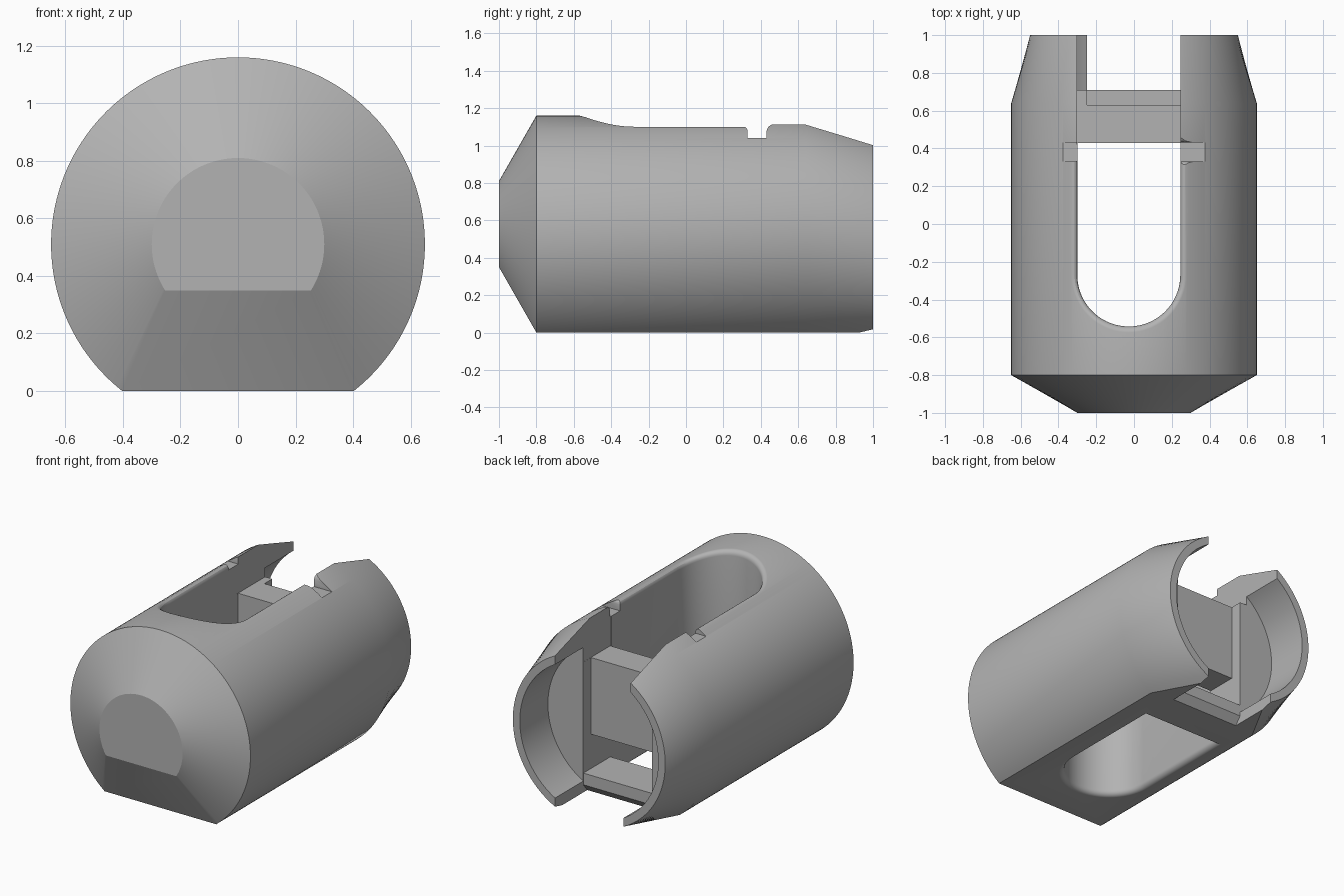
import bpy
import bmesh
from math import sin, cos, acos, pi, sqrt

cube = bpy.data.objects.get("Cube")
if cube:
    bpy.data.objects.remove(cube, do_unlink=True)

AXIS_Z = 0.51      # height of the barrel axis
RADIUS = 0.65
LEFT, RIGHT = 0.245, -0.30   # slot walls
FILLET = 0.035

grey = bpy.data.materials.new("plain_grey")
grey.use_nodes = True
grey.diffuse_color = (0.45, 0.45, 0.45, 1)
grey.node_tree.nodes["Principled BSDF"].inputs["Base Color"].default_value = (0.45, 0.45, 0.45, 1)


def loft(name, rings):
    """Skin equal-length rings of points and cap both ends."""
    bm = bmesh.new()
    loops = [[bm.verts.new(p) for p in ring] for ring in rings]
    n = len(loops[0])
    for a, b in zip(loops, loops[1:]):
        for i in range(n):
            j = (i + 1) % n
            bm.faces.new((a[i], a[j], b[j], b[i]))
    bm.faces.new(loops[0])
    bm.faces.new(loops[-1])
    bmesh.ops.recalc_face_normals(bm, faces=bm.faces)
    mesh = bpy.data.meshes.new(name)
    bm.to_mesh(mesh)
    bm.free()
    mesh.materials.append(grey)
    obj = bpy.data.objects.new(name, mesh)
    bpy.context.collection.objects.link(obj)
    return obj


def prism(name, profile, x0, x1):
    """Extrude a (y, z) profile along x."""
    return loft(name, [[(x, y, z) for y, z in profile] for x in (x0, x1)])


def d_section(y, r, flat, n=160):
    """Circle cut off by a flat underside."""
    half = pi - acos((AXIS_Z - flat) / r)
    angles = [half * (2 * i / n - 1) for i in range(n + 1)]
    return [(r * sin(a), y, AXIS_Z + r * cos(a)) for a in angles]


def slot_outline(offset, height, n=48):
    """Round-ended slot outline; height is a function of x."""
    cx, r = (LEFT + RIGHT) / 2, (LEFT - RIGHT) / 2 + offset
    pts = [(cx - r, 0.43)]
    pts += [(cx - r * cos(pi * i / n), -0.27 - r * sin(pi * i / n)) for i in range(n + 1)]
    pts += [(cx + r, 0.43)]
    return [(x, y, height(x)) for x, y in pts]


def volume(mesh):
    bm = bmesh.new()
    bm.from_mesh(mesh)
    result = abs(bm.calc_volume())
    bm.free()
    return result


def cut(obj, cutter):
    """Subtract the cutter, keeping the first solver result that is sound."""
    cutter.hide_render = True
    before = volume(obj.data)
    for solver in ("MANIFOLD", "EXACT", "FLOAT"):
        mod = obj.modifiers.new("cut", "BOOLEAN")
        mod.operation = "DIFFERENCE"
        mod.solver = solver
        mod.object = cutter
        bpy.context.view_layer.update()
        depsgraph = bpy.context.evaluated_depsgraph_get()
        mesh = bpy.data.meshes.new_from_object(obj.evaluated_get(depsgraph))
        obj.modifiers.remove(mod)
        if 0.5 * before < volume(mesh) < 0.9999 * before:
            obj.data = mesh
            break
    bpy.data.objects.remove(cutter, do_unlink=True)


# Barrel with a chamfered nose and tapered tail
body = loft("slotted_barrel", [
    d_section(-1.0, 0.30, 0.35),
    d_section(-0.8, RADIUS, 0.0),
    d_section(0.64, RADIUS, 0.0),
    d_section(1.0, 0.55, 0.0),
])

# Through slot with rounded rims above and below
steps = [pi / 2 * i / 5 for i in range(6)]
rings = [slot_outline(FILLET, lambda x: -0.2)]
for t in reversed(steps):
    rings.append(slot_outline(FILLET * (1 - cos(t)), lambda x, t=t: FILLET * (1 - sin(t)) - 0.0005))
for t in steps:
    rad = RADIUS - FILLET + FILLET * sin(t) + 0.0005
    rings.append(slot_outline(FILLET * (1 - cos(t)), lambda x, rad=rad: AXIS_Z + sqrt(rad * rad - x * x)))
rings.append(slot_outline(FILLET, lambda x: 1.5))
cut(body, loft("slot_cutter", rings))

# Rear bore
cut(body, loft("bore_cutter", [
    [(0.5 * cos(2 * pi * i / 128), y, AXIS_Z + 0.5 * sin(2 * pi * i / 128)) for i in range(128)]
    for y in (0.71, 1.2)]))

# Rear opening above the cross block
cut(body, prism("upper_gap_cutter", [(0.42, 0.85), (1.2, 0.85), (1.2, 1.4), (0.42, 1.4)],
                RIGHT - 0.001, LEFT + 0.001))

# Rear opening that leaves the cross block and the lower bar
cut(body, prism("lower_gap_cutter", [
    (1.2, -0.1), (1.2, 0.87), (0.63, 0.87), (0.63, 0.35), (0.42, 0.35),
    (0.42, 0.126), (0.709, 0.126), (0.709, 0.05), (0.66, -0.01), (0.66, -0.1)], -0.25, LEFT))

# Cross notches with eased edges
cut(body, prism("notch_cutter", [
    (0.33, 1.04), (0.431, 1.04), (0.431, 1.08), (0.44, 1.1), (0.46, 1.113), (0.46, 1.4),
    (0.315, 1.4), (0.315, 1.1), (0.325, 1.092), (0.33, 1.08)], -0.42, 0.42))

# Smooth the curved walls and keep the cut edges crisp
bpy.ops.object.select_all(action="DESELECT")
body.select_set(True)
bpy.context.view_layer.objects.active = body
bpy.ops.object.shade_smooth_by_angle(angle=pi / 7)
